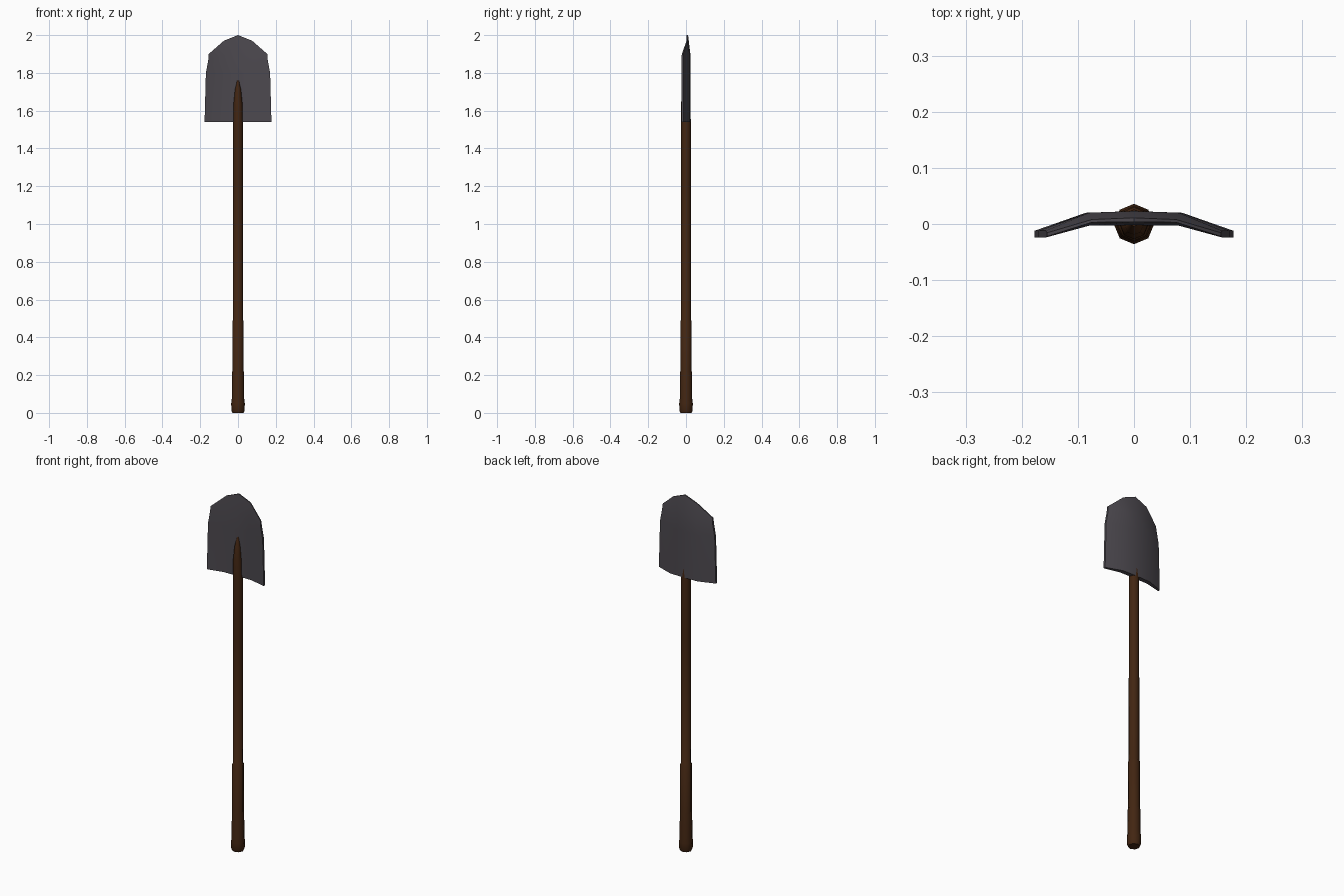
import bpy, bmesh, math

if "Cube" in bpy.data.objects:
    bpy.data.objects.remove(bpy.data.objects["Cube"])


def material(name, rgb):
    m = bpy.data.materials.new(name)
    m.diffuse_color = (*rgb, 1)
    m.use_nodes = True
    m.node_tree.nodes["Principled BSDF"].inputs["Base Color"].default_value = m.diffuse_color
    return m


def make_object(name, bm, mat, angle):
    bmesh.ops.recalc_face_normals(bm, faces=bm.faces)
    me = bpy.data.meshes.new(name)
    bm.to_mesh(me)
    bm.free()
    me.materials.append(mat)
    ob = bpy.data.objects.new(name, me)
    bpy.context.collection.objects.link(ob)
    bpy.ops.object.select_all(action='DESELECT')
    ob.select_set(True)
    bpy.context.view_layer.objects.active = ob
    bpy.ops.object.shade_smooth_by_angle(angle=math.radians(angle))
    return ob


wood = material("dark wood", (0.055, 0.019, 0.006))
iron = material("dark iron", (0.073, 0.066, 0.078))

# Shaft: eight-sided lathe with a stepped grip, a butt knob and a pointed tip
# Each ring is (height, radius, y offset)
profile = [(0, 0.030, 0), (0.012, 0.035, 0), (0.05, 0.036, 0), (0.075, 0.033, 0),
           (0.21, 0.032, 0), (0.22, 0.030, 0), (0.485, 0.030, 0), (0.49, 0.0265, 0),
           (1.2, 0.026, 0), (1.54, 0.026, 0), (1.63, 0.024, -0.003),
           (1.71, 0.016, -0.003), (1.76, 0.006, 0.002)]
SIDES = 8
bm = bmesh.new()
rings = []
for z, r, oy in profile:
    rings.append([bm.verts.new((r * math.cos(2 * math.pi * i / SIDES),
                                oy + r * math.sin(2 * math.pi * i / SIDES), z))
                  for i in range(SIDES)])
for a, b in zip(rings, rings[1:]):
    for i in range(SIDES):
        j = (i + 1) % SIDES
        bm.faces.new((a[i], a[j], b[j], b[i]))
bm.faces.new(rings[0])
bm.faces.new(rings[-1])
make_object("shaft", bm, wood, 50)

# Blade: curved plate, rows run up the blade, columns across half of it
# Each row: (x, z) at centre, middle and edge, then front and back shift
rows = [([(0, 1.54), (0.086, 1.54), (0.177, 1.54)], 0.0, 0.0),
        ([(0, 1.80), (0.084, 1.80), (0.170, 1.80)], 0.0, 0.0),
        ([(0, 1.90), (0.080, 1.89), (0.157, 1.87)], 0.0, 0.0),
        ([(0, 2.00), (0.075, 1.97), (0.155, 1.90)], 0.006, -0.012)]
front_y = [-0.002, -0.003, -0.024]
back_y = [0.023, 0.020, -0.012]

bm = bmesh.new()


def sheet(ys, shift_index):
    grid = []
    for row in rows:
        pts, shift = row[0], row[shift_index]
        line = []
        for c in (-2, -1, 0, 1, 2):
            k = abs(c)
            x, z = pts[k]
            s = shift * (0.3 if k == 2 else 1)
            line.append(bm.verts.new((math.copysign(x, c), ys[k] + s, z)))
        grid.append(line)
    for a, b in zip(grid, grid[1:]):
        for i in range(4):
            bm.faces.new((a[i], a[i + 1], b[i + 1], b[i]))
    return grid


front, back = sheet(front_y, 1), sheet(back_y, 2)


# Join the two sheets around the rim
def rim(g):
    return (g[0] + [r[-1] for r in g[1:]] + g[-1][-2::-1]
            + [r[0] for r in g[-2:0:-1]])


f, b = rim(front), rim(back)
for i in range(len(f)):
    j = (i + 1) % len(f)
    bm.faces.new((f[i], f[j], b[j], b[i]))
make_object("blade", bm, iron, 40)
